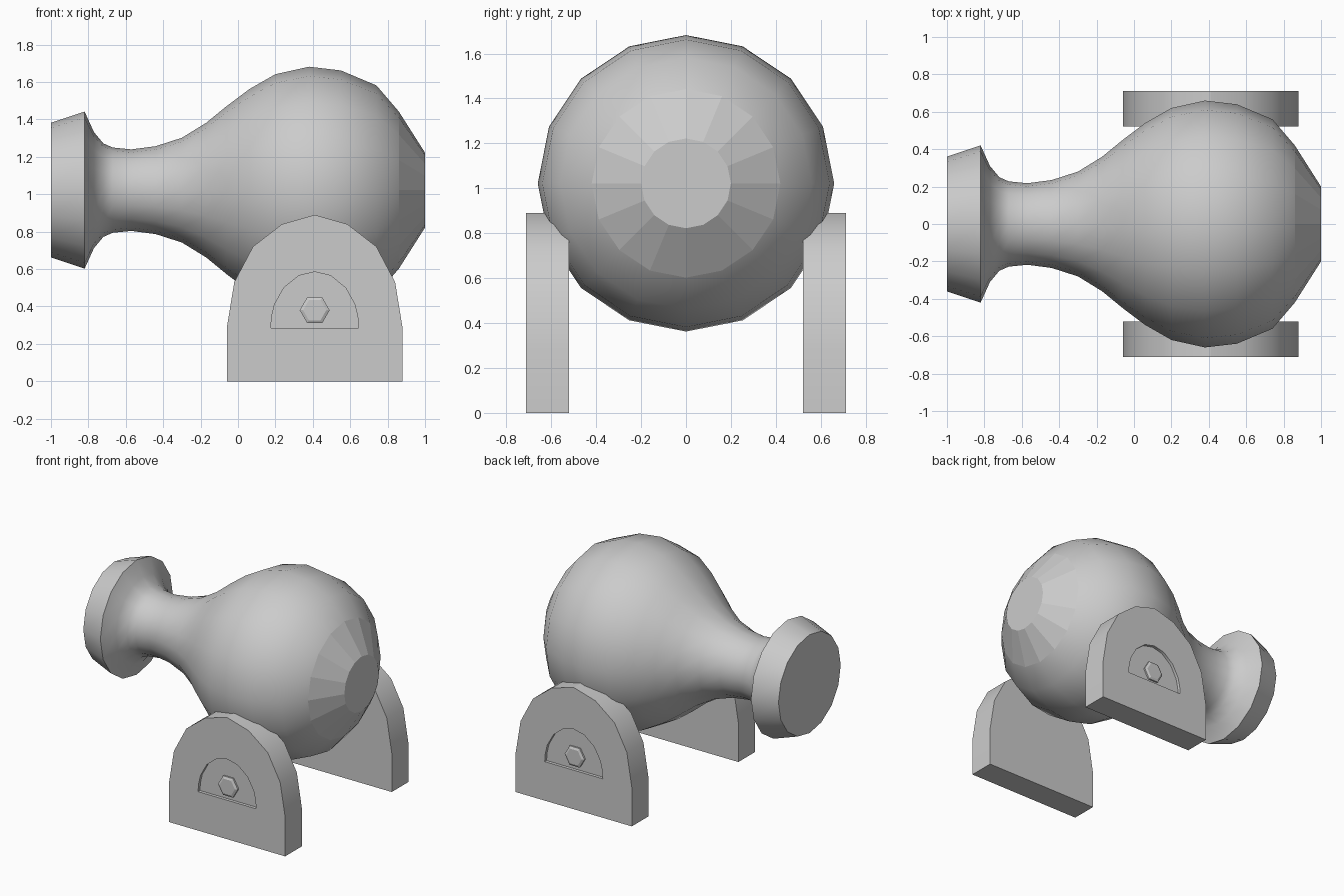
import bpy, bmesh
from math import sin, cos, pi, radians

if "Cube" in bpy.data.objects:
    bpy.data.objects.remove(bpy.data.objects["Cube"])


def loft(name, rings, smooth=True):
    """Join equal-length rings of points and cap both ends."""
    bm = bmesh.new()
    loops = [[bm.verts.new(p) for p in ring] for ring in rings]
    n = len(rings[0])
    for a, b in zip(loops, loops[1:]):
        for i in range(n):
            j = (i + 1) % n
            bm.faces.new((a[i], a[j], b[j], b[i]))
    bm.faces.new(loops[0])
    bm.faces.new(loops[-1])
    bmesh.ops.recalc_face_normals(bm, faces=bm.faces)
    mesh = bpy.data.meshes.new(name)
    bm.to_mesh(mesh)
    bm.free()
    ob = bpy.data.objects.new(name, mesh)
    bpy.context.collection.objects.link(ob)
    if smooth:
        bpy.ops.object.select_all(action='DESELECT')
        ob.select_set(True)
        bpy.context.view_layer.objects.active = ob
        bpy.ops.object.shade_smooth_by_angle(angle=radians(30))
    return ob


def arch(half, cx, z0, y):
    """Symmetric outline from its right half (bottom to top centre)."""
    pts = half + [(-x, z) for x, z in reversed(half[:-1])]
    return [(cx + x, y, z0 + z) for x, z in pts]


# Barrel: 16-sided turned profile along x (x, radius)
profile = [(-1, .36), (-.82, .42), (-.77, .31), (-.72, .25), (-.67, .228),
           (-.57, .218), (-.44, .235), (-.30, .28), (-.17, .36), (-.06, .45),
           (.06, .54), (.20, .62), (.38, .66), (.55, .64), (.74, .56),
           (.86, .42), (1, .2)]
barrel = loft("barrel", [[(x, r * sin(i * pi / 8), 1.022 + r * cos(i * pi / 8))
                          for i in range(16)] for x, r in profile])
# Faceted band at the breech end
for f in barrel.data.polygons:
    if f.center.x > .88:
        f.use_smooth = False

# Side supports with a half-round recess and a hex bolt in it
CX = .41
plate = [(.47, 0), (.47, .285), (.43, .53), (.33, .72), (.175, .84), (0, .89)]
recess = [(.235, 0), (.23, .06), (.215, .125), (.165, .215), (.085, .28), (0, .30)]


def hexagon(r, y):
    return [(CX + r * cos(i * pi / 3), y, .38 + r * sin(i * pi / 3)) for i in range(6)]


for side, s in (("front", -1), ("back", 1)):
    loft(side + "_support", [arch(plate, CX, 0, s * .52), arch(plate, CX, 0, s * .712),
                             arch(recess, CX, .285, s * .712),
                             arch(recess, CX, .285, s * .69)])
    loft(side + "_bolt", [hexagon(.08, s * .685), hexagon(.08, s * .702),
                          hexagon(.062, s * .71)], smooth=False)
